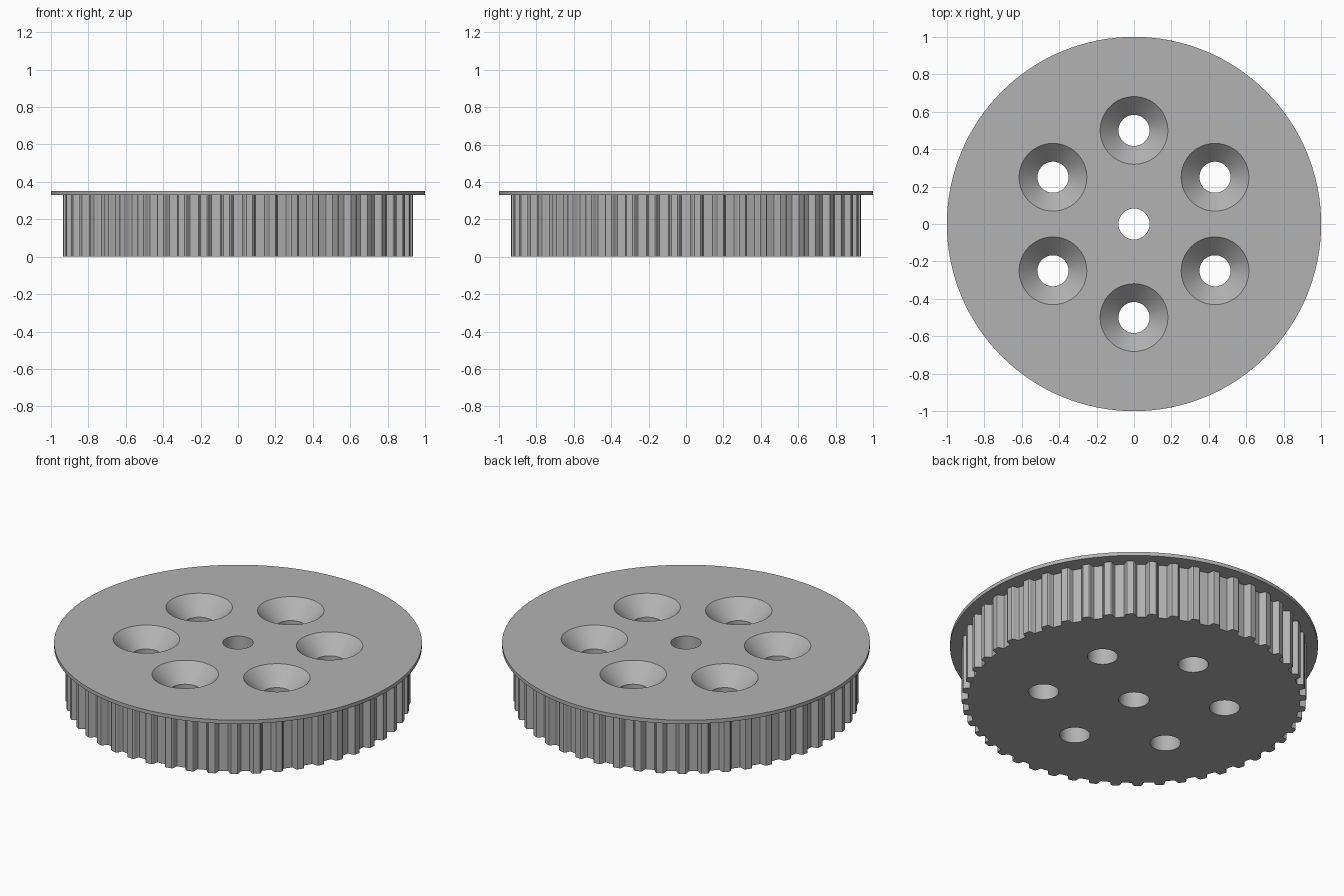
import bpy
import bmesh
from math import cos, sin, pi, tau

TEETH = 48
TIP_R, DEPTH = 0.937, 0.035
RIM_Z, TOP_Z = 0.33, 0.352
HOLE_R, SINK_R, RING_R = 0.083, 0.181, 0.5

cube = bpy.data.objects.get("Cube")
if cube:
    bpy.data.objects.remove(cube, do_unlink=True)

grey = bpy.data.materials.new("plain_grey")
grey.use_nodes = True
colour = (0.45, 0.45, 0.45, 1)
grey.diffuse_color = colour
grey.node_tree.nodes["Principled BSDF"].inputs["Base Color"].default_value = colour


def finish(name, bm):
    """Turn a bmesh into a grey object with smooth curves and sharp edges."""
    bmesh.ops.recalc_face_normals(bm, faces=bm.faces)
    mesh = bpy.data.meshes.new(name)
    bm.to_mesh(mesh)
    bm.free()
    mesh.materials.append(grey)
    obj = bpy.data.objects.new(name, mesh)
    bpy.context.collection.objects.link(obj)
    bpy.ops.object.select_all(action="DESELECT")
    obj.select_set(True)
    bpy.context.view_layer.objects.active = obj
    bpy.ops.object.shade_smooth_by_angle(angle=pi / 6)
    return obj


def prism(bm, outline, z0, z1):
    """Extrude a closed outline between two heights."""
    face = bm.faces.new([bm.verts.new((x, y, z0)) for x, y in outline])
    top = bmesh.ops.extrude_face_region(bm, geom=[face])["geom"]
    verts = [v for v in top if isinstance(v, bmesh.types.BMVert)]
    bmesh.ops.translate(bm, verts=verts, vec=(0, 0, z1 - z0))


def lathe(bm, profile, centre, sides=64):
    """Closed round solid from (radius, height) pairs, bottom to top."""
    rings = [[bm.verts.new((centre[0] + r * cos(tau * i / sides),
                            centre[1] + r * sin(tau * i / sides), z))
              for i in range(sides)] for r, z in profile]
    for low, high in zip(rings, rings[1:]):
        for i in range(sides):
            j = (i + 1) % sides
            bm.faces.new((low[i], low[j], high[j], high[i]))
    bm.faces.new(rings[0][::-1])
    bm.faces.new(rings[-1])


# Toothed wheel: each groove has rounded lips and a flat floor
groove = [(-0.36, 0), (-0.31, 0.12), (-0.28, 0.35), (-0.25, 0.8), (-0.2, 1)]
groove += [(-a, d) for a, d in reversed(groove)]
outline = []
for tooth in range(TEETH):
    for offset, drop in groove:
        angle = tau * (tooth + offset) / TEETH
        radius = TIP_R - DEPTH * drop
        outline.append((radius * cos(angle), radius * sin(angle)))
bm = bmesh.new()
prism(bm, outline, 0, RIM_Z)
wheel = finish("toothed_wheel", bm)

# Thin flange on top
bm = bmesh.new()
lathe(bm, [(1, RIM_Z), (1, TOP_Z)], (0, 0), 128)
flange = finish("top_flange", bm)

# Cutter: straight centre bore and six countersunk screw holes
bm = bmesh.new()
lathe(bm, [(HOLE_R, -0.1), (HOLE_R, 0.5)], (0, 0))
slope = SINK_R - HOLE_R
sink = [(HOLE_R, -0.1), (HOLE_R, TOP_Z - slope), (SINK_R, TOP_Z), (SINK_R, 0.5)]
for k in range(6):
    a = pi / 6 + k * pi / 3
    lathe(bm, sink, (RING_R * cos(a), RING_R * sin(a)))
cutter = finish("hole_cutter", bm)
cutter.hide_render = True
cutter.display_type = "WIRE"

for obj in (wheel, flange):
    cut = obj.modifiers.new("holes", "BOOLEAN")
    cut.operation = "DIFFERENCE"
    cut.solver = "EXACT"
    cut.object = cutter
    # Apply the cut so the holes are real geometry
    bpy.context.view_layer.objects.active = obj
    bpy.ops.object.modifier_apply(modifier=cut.name)
    bpy.ops.object.select_all(action="DESELECT")
    obj.select_set(True)
    bpy.ops.object.shade_smooth_by_angle(angle=pi / 6)

bpy.data.objects.remove(cutter, do_unlink=True)
